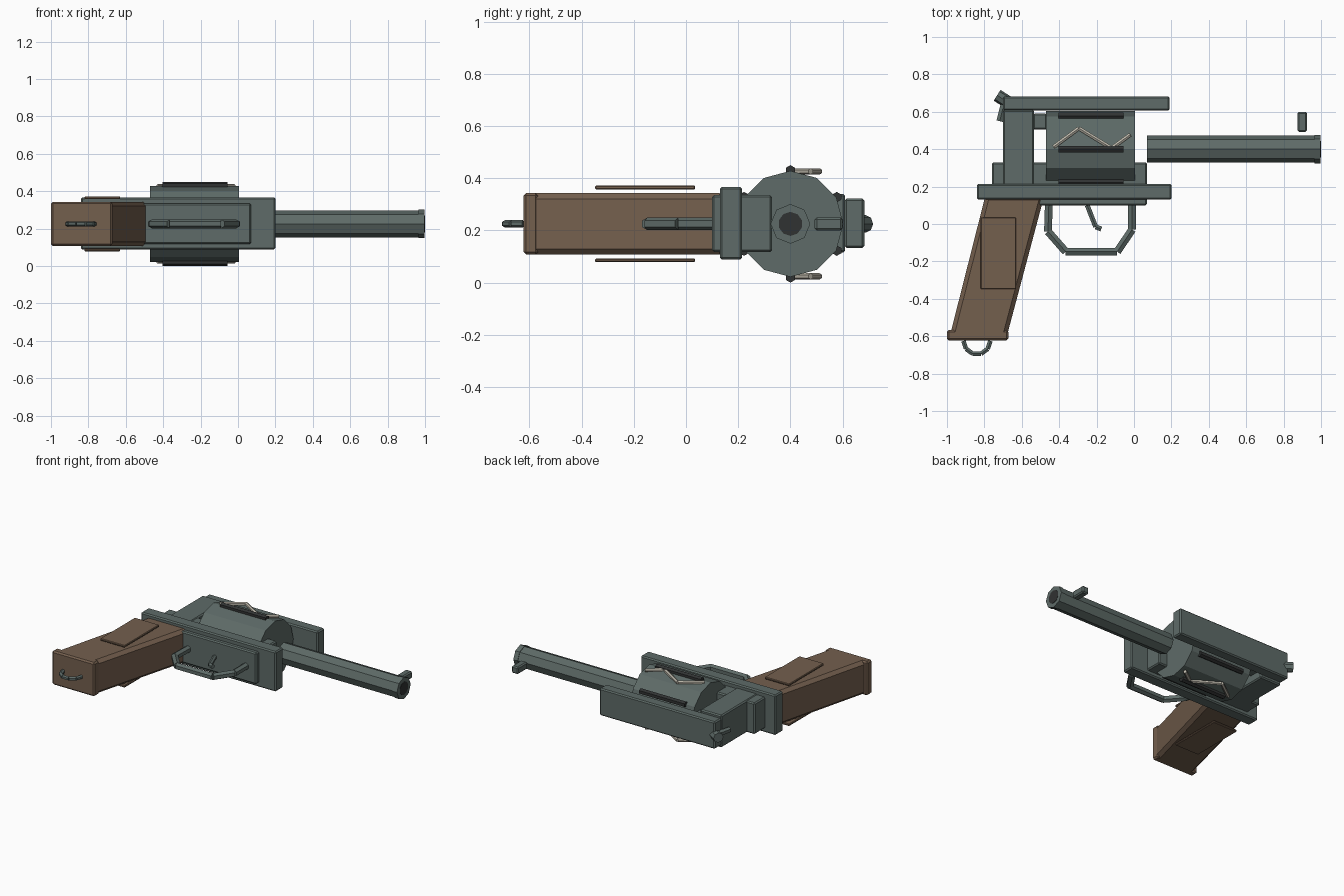
import bpy, bmesh, math
from mathutils import Vector

if "Cube" in bpy.data.objects:
    bpy.data.objects.remove(bpy.data.objects["Cube"])

ZC = 0.225   # mid-plane of the model, which lies on its side
AXIS_Y = 0.40  # barrel and cylinder axis


def material(name, rgb):
    m = bpy.data.materials.new(name)
    m.diffuse_color = (*rgb, 1)
    m.use_nodes = True
    m.node_tree.nodes["Principled BSDF"].inputs["Base Color"].default_value = m.diffuse_color
    return m


STEEL = material("gunmetal", (0.112, 0.147, 0.138))
DARK = material("dark_steel", (0.03, 0.032, 0.032))
WOOD = material("grip_brown", (0.175, 0.115, 0.076))
BONE = material("pale_engraving", (0.50, 0.47, 0.40))


def finish(bm, name, mat):
    bmesh.ops.recalc_face_normals(bm, faces=bm.faces)
    me = bpy.data.meshes.new(name)
    bm.to_mesh(me)
    bm.free()
    me.materials.append(mat)
    ob = bpy.data.objects.new(name, me)
    bpy.context.collection.objects.link(ob)
    return ob


def prism(name, outline, z0, z1, mat, bevel=0.0):
    """Extrude an xy outline from z0 to z1 with chamfered edges."""
    bm = bmesh.new()
    face = bm.faces.new([bm.verts.new((x, y, z0)) for x, y in outline])
    ext = bmesh.ops.extrude_face_region(bm, geom=[face])
    top = [v for v in ext["geom"] if isinstance(v, bmesh.types.BMVert)]
    bmesh.ops.translate(bm, verts=top, vec=(0, 0, z1 - z0))
    if bevel:
        bmesh.ops.bevel(bm, geom=bm.edges[:], offset=bevel, segments=1, affect='EDGES')
    return finish(bm, name, mat)


def box(name, x, y, z, mat, bevel=0.008):
    return prism(name, [(x[0], y[0]), (x[1], y[0]), (x[1], y[1]), (x[0], y[1])],
                 z[0], z[1], mat, bevel)


def rods(name, points, r, sides, mat):
    """A separate straight rod along each segment of a path."""
    bm = bmesh.new()
    for a, b in zip(points, points[1:]):
        a, b = Vector(a), Vector(b)
        d = b - a
        new = bmesh.ops.create_cone(bm, cap_ends=True, segments=sides,
                                    radius1=r, radius2=r, depth=d.length)["verts"]
        bmesh.ops.transform(bm, verts=new,
                            matrix=d.to_track_quat('Z', 'Y').to_matrix().to_4x4())
        bmesh.ops.translate(bm, verts=new, vec=(a + b) / 2)
    return finish(bm, name, mat)


def flat_path(pts, z=ZC):
    return [(x, y, z) for x, y in pts]


# Frame
box("frame_body", (-0.76, 0.07), (0.10, 0.33), (0.117, 0.335), STEEL)
box("frame_plate", (-0.84, 0.20), (0.13, 0.215), (0.088, 0.367), STEEL)
box("rear_post", (-0.70, -0.535), (0.20, 0.61), (0.115, 0.34), STEEL)
box("top_strap", (-0.70, 0.19), (0.607, 0.683), (0.133, 0.322), STEEL)
box("recoil_block", (-0.54, -0.465), (0.505, 0.59), (0.165, 0.285), STEEL)

# Barrel, muzzle ring, bore and front sight
rods("barrel", flat_path([(0.07, AXIS_Y), (0.97, AXIS_Y)]), 0.072, 8, STEEL)
rods("muzzle_ring", flat_path([(0.965, AXIS_Y), (0.998, AXIS_Y)]), 0.076, 8, STEEL)
rods("bore", flat_path([(0.98, AXIS_Y), (1.0, AXIS_Y)]), 0.046, 10, DARK)
box("front_sight", (0.875, 0.925), (0.493, 0.60), (0.20, 0.25), STEEL)

# Cylinder with six dark ribs
rods("cylinder", flat_path([(-0.47, AXIS_Y), (0.005, AXIS_Y)]), 0.203, 12, STEEL)
for i in range(6):
    a = math.radians(30 + 60 * i)
    y, z = AXIS_Y + 0.205 * math.cos(a), ZC + 0.205 * math.sin(a)
    rods(f"cylinder_rib_{i + 1}", [(-0.405, y, z), (-0.055, y, z)], 0.02, 6, DARK)

# Zigzag engraving on both sides
zigzag = [(-0.43, 0.412), (-0.295, 0.512), (-0.12, 0.405), (-0.02, 0.478)]
for side, s in (("upper", 1), ("lower", -1)):
    rods(f"zigzag_{side}", flat_path(zigzag, ZC + s * 0.201), 0.012, 6, BONE)

# Hammer
rods("hammer_arm", flat_path([(-0.718, 0.55), (-0.692, 0.655)]), 0.02, 6, STEEL)
rods("hammer_spur", flat_path([(-0.732, 0.688), (-0.672, 0.65)]), 0.034, 8, STEEL)

# Trigger and guard
rods("trigger", flat_path([(-0.25, 0.10), (-0.205, -0.015), (-0.175, -0.027)]), 0.015, 6, STEEL)
rods("trigger_guard", flat_path([(-0.455, 0.12), (-0.46, -0.04), (-0.365, -0.148),
                                 (-0.09, -0.148), (-0.01, -0.03), (-0.01, 0.12)]),
     0.024, 6, STEEL)

# Grip, butt and floating side panels
prism("grip", [(-0.985, -0.60), (-0.68, -0.60), (-0.48, 0.15), (-0.795, 0.15)],
      0.107, 0.343, WOOD, 0.022)
box("grip_butt", (-1.0, -0.672), (-0.622, -0.567), (0.107, 0.343), WOOD, 0.01)
for side, z in (("upper", 0.357), ("lower", 0.078)):
    box(f"grip_panel_{side}", (-0.82, -0.63), (-0.348, 0.035), (z, z + 0.015), WOOD, 0.004)

# Lanyard loop
loop = [(-0.84 + 0.072 * math.cos(math.radians(a)), -0.625 + 0.072 * math.sin(math.radians(a)))
        for a in range(180, 361, 36)]
rods("lanyard_loop", flat_path(loop), 0.014, 6, STEEL)
